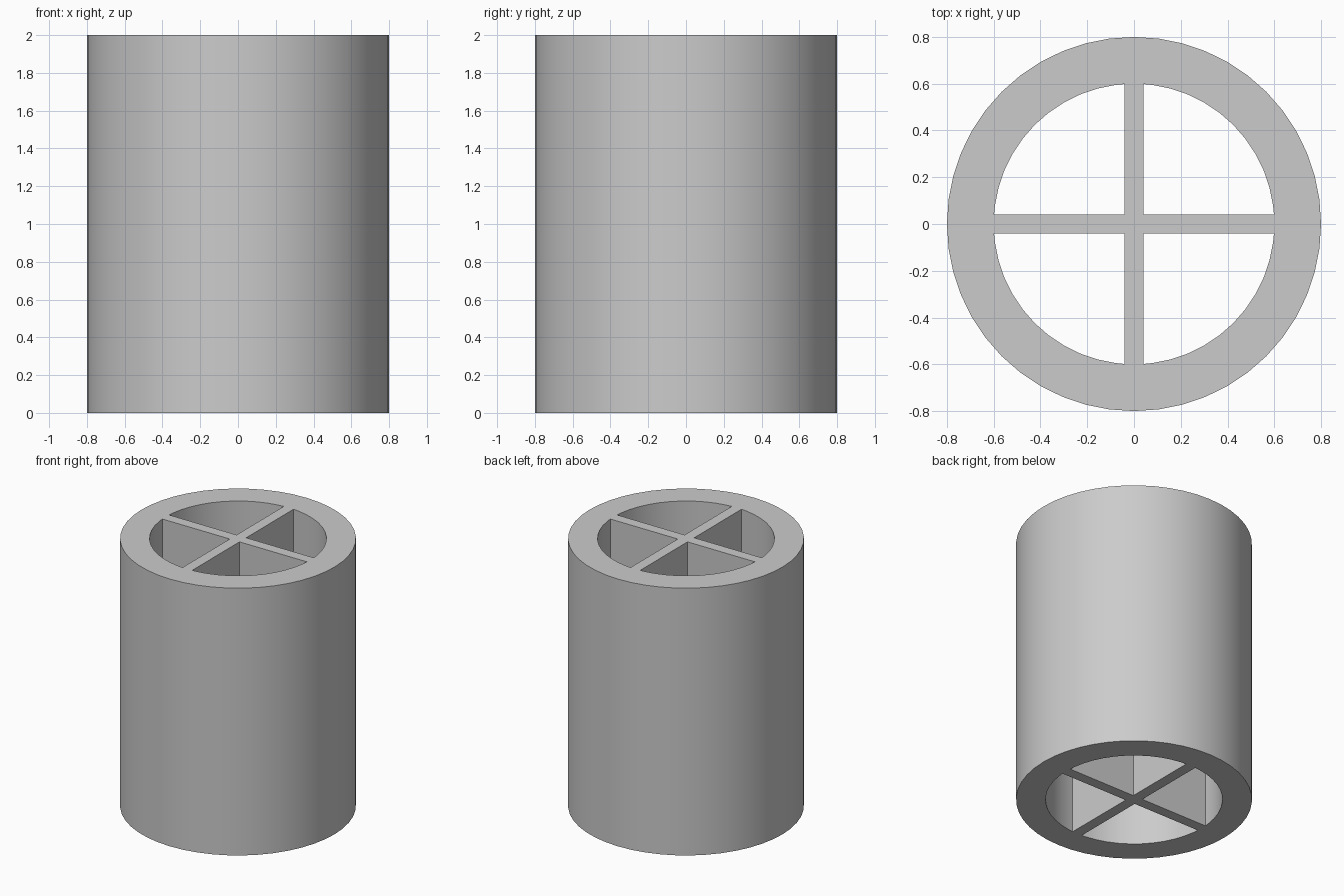
import bpy, bmesh, math
from mathutils import Vector

cube = bpy.data.objects.get("Cube")
if cube:
    bpy.data.objects.remove(cube, do_unlink=True)

OUTER, INNER, HEIGHT = 0.8, 0.6, 2.0
HALF_WEB = 0.04          # half thickness of the cross walls
SIDES = 48
STEP = math.tau / SIDES


def polar(radius, angle):
    return Vector((radius * math.cos(angle), radius * math.sin(angle), 0))


def add_loop(bm, points):
    verts = [bm.verts.new(p) for p in points]
    return [bm.edges.new((a, b)) for a, b in zip(verts, verts[1:] + verts[:1])]


def channel_outline(quarter):
    """Quarter-circle hole between two cross walls."""
    start = math.asin(HALF_WEB / INNER)
    angles = [start] + [i * STEP for i in range(1, SIDES // 4)] + [math.pi / 2 - start]
    points = [Vector((HALF_WEB, HALF_WEB, 0))] + [polar(INNER, a) for a in angles]
    turn = quarter * math.pi / 2
    c, s = round(math.cos(turn)), round(math.sin(turn))
    return [Vector((c * p.x - s * p.y, s * p.x + c * p.y, 0)) for p in points]


# Cross-section: round rim with four quarter holes
bm = bmesh.new()
edges = add_loop(bm, [polar(OUTER, i * STEP) for i in range(SIDES)])
for quarter in range(4):
    edges += add_loop(bm, channel_outline(quarter))
bmesh.ops.triangle_fill(bm, edges=edges, use_beauty=True, normal=(0, 0, 1))

# Raise the section to full height
raised = bmesh.ops.extrude_face_region(bm, geom=bm.faces[:], use_keep_orig=True)
top = [v for v in raised["geom"] if isinstance(v, bmesh.types.BMVert)]
bmesh.ops.translate(bm, verts=top, vec=(0, 0, HEIGHT))
bmesh.ops.recalc_face_normals(bm, faces=bm.faces[:])

mesh = bpy.data.meshes.new("divided_tube")
bm.to_mesh(mesh)
bm.free()
tube = bpy.data.objects.new("divided_tube", mesh)
bpy.context.collection.objects.link(tube)

# Plain grey finish
grey = bpy.data.materials.new("light_grey")
grey.use_nodes = True
colour = (0.6, 0.6, 0.6, 1)
grey.diffuse_color = colour
grey.node_tree.nodes["Principled BSDF"].inputs["Base Color"].default_value = colour
mesh.materials.append(grey)

# Smooth round walls, crisp rims and corners
bpy.ops.object.select_all(action="DESELECT")
tube.select_set(True)
bpy.context.view_layer.objects.active = tube
bpy.ops.object.shade_smooth_by_angle(angle=math.radians(30))
